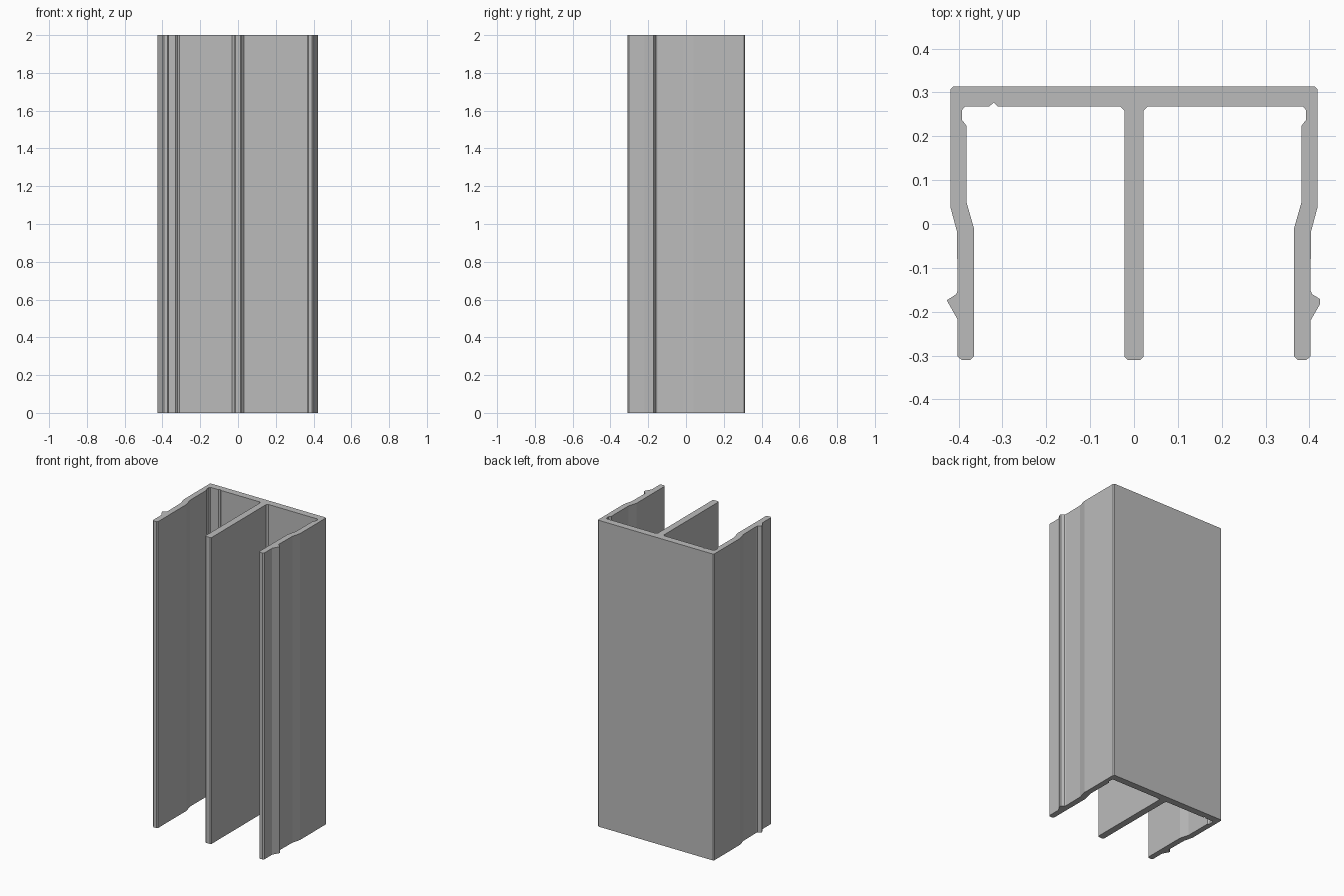
import bpy
import bmesh

LENGTH = 2.0

if "Cube" in bpy.data.objects:
    bpy.data.objects.remove(bpy.data.objects["Cube"], do_unlink=True)


def make_material(name, colour):
    material = bpy.data.materials.new(name)
    material.use_nodes = True
    material.diffuse_color = colour
    material.node_tree.nodes["Principled BSDF"].inputs["Base Color"].default_value = colour
    return material


def half_section(barb, notch):
    """Half of the channel section, from the outer back corner to the web tip."""
    outer_wall = [(.413, .313), (.419, .307), (.419, .04), (.404, -.016), (.402, -.15)]
    leg_tip = [(.402, -.302), (.393, -.31), (.373, -.31), (.365, -.302)]
    inner_wall = [(.365, -.01), (.382, .05), (.382, .224)]
    corner_relief = [(.392, .237), (.392, .26), (.385, .268)]
    centre_web = [(.031, .268), (.022, .258), (.022, -.303), (.014, -.31)]
    return outer_wall + barb + leg_tip + inner_wall + corner_relief + notch + centre_web


def extrude_section(name, outline, height, material):
    """Extrude a closed outline upward from the ground into a solid."""
    bm = bmesh.new()
    base = bm.faces.new([bm.verts.new((x, y, 0)) for x, y in outline])
    result = bmesh.ops.extrude_face_region(bm, geom=[base], use_keep_orig=True)
    top_verts = [item for item in result["geom"] if isinstance(item, bmesh.types.BMVert)]
    bmesh.ops.translate(bm, verts=top_verts, vec=(0, 0, height))
    bmesh.ops.recalc_face_normals(bm, faces=bm.faces[:])
    mesh = bpy.data.meshes.new(name)
    bm.to_mesh(mesh)
    bm.free()
    mesh.materials.append(material)
    obj = bpy.data.objects.new(name, mesh)
    bpy.context.collection.objects.link(obj)
    return obj


# Snap barbs: blunt on the left leg, pointed on the right leg
blunt_barb = [(.406, -.16), (.424, -.171), (.424, -.183), (.402, -.221)]
pointed_barb = [(.405, -.16), (.427, -.174), (.402, -.218)]

# Small locating groove inside the right bay
groove = [(.33, .268), (.32, .277), (.311, .268)]

# Both halves joined into one closed section
left_half = half_section(blunt_barb, [])
right_half = [(-x, y) for x, y in reversed(half_section(pointed_barb, groove))]

aluminium = make_material("grey aluminium", (.5, .5, .5, 1))
extrude_section("channel_profile", left_half + right_half, LENGTH, aluminium)
